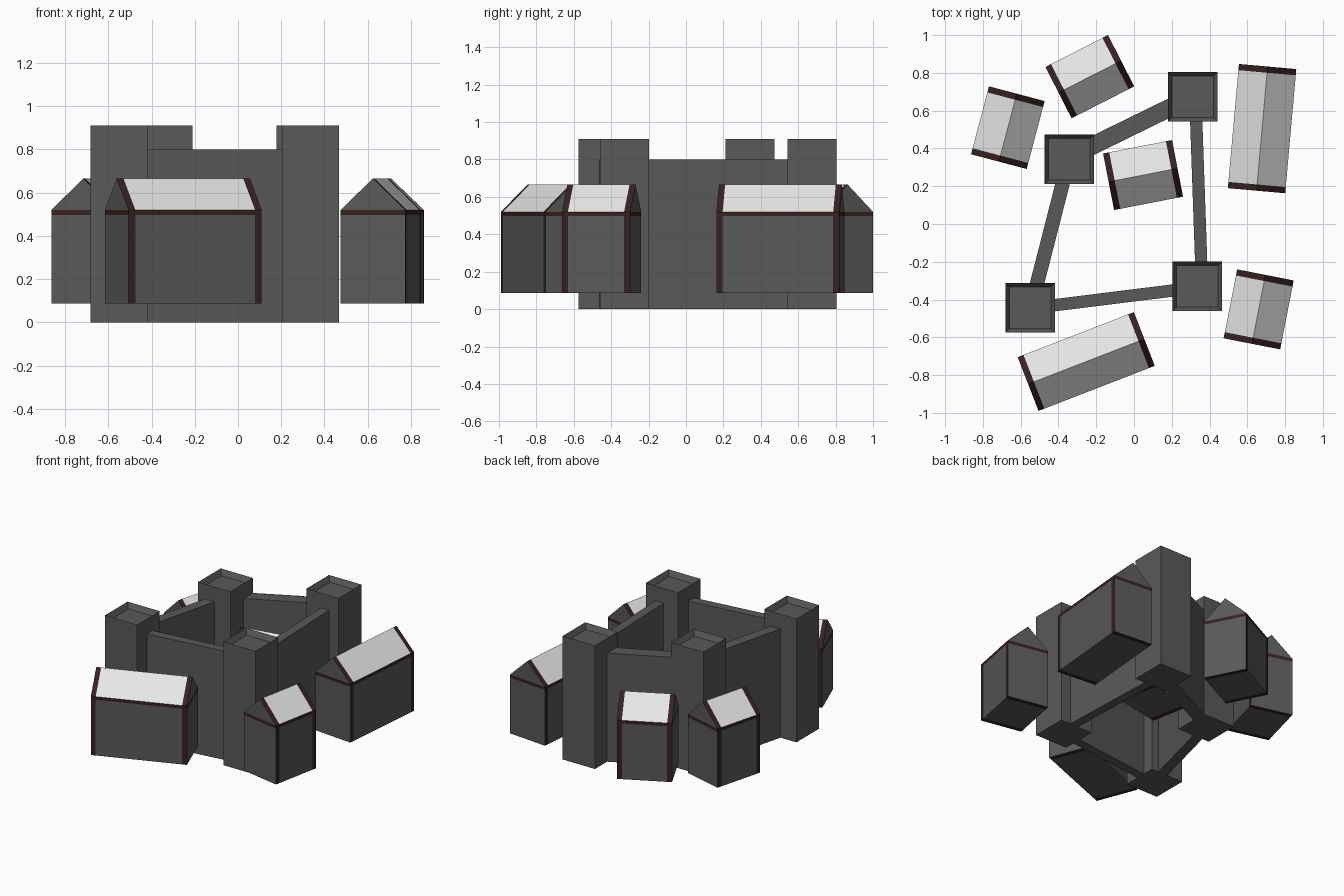
import bpy, bmesh, math
from mathutils import Vector, Matrix

cube = bpy.data.objects.get("Cube")
if cube:
    bpy.data.objects.remove(cube, do_unlink=True)


def material(name, r, g, b):
    m = bpy.data.materials.new(name)
    m.use_nodes = True
    m.diffuse_color = (r, g, b, 1)
    m.node_tree.nodes["Principled BSDF"].inputs["Base Color"].default_value = (r, g, b, 1)
    return m


STONE = material("dark grey stone", 0.1, 0.1, 0.1)
TIMBER = material("dark brown timber", 0.038, 0.015, 0.015)
ROOF = material("pale roof", 0.8, 0.8, 0.8)


def finish(bm, name, mats, place):
    bmesh.ops.recalc_face_normals(bm, faces=bm.faces)
    mesh = bpy.data.meshes.new(name)
    bm.to_mesh(mesh)
    bm.free()
    for m in mats:
        mesh.materials.append(m)
    obj = bpy.data.objects.new(name, mesh)
    obj.matrix_world = place
    bpy.context.collection.objects.link(obj)
    return obj


def box(sx, sy, height):
    bm = bmesh.new()
    bmesh.ops.create_cube(bm, size=1, matrix=Matrix.Translation((0, 0, height / 2))
                          @ Matrix.Diagonal((sx, sy, height, 1)))
    return bm


# Square towers with a sunken platform on top
def tower(name, x, y, size=0.262, height=0.91):
    bm = box(size, size, height)
    bm.normal_update()
    top = [f for f in bm.faces if f.normal.z > 0.9]
    bmesh.ops.inset_region(bm, faces=top, thickness=0.03)
    bmesh.ops.translate(bm, verts=top[0].verts, vec=(0, 0, -0.04))
    finish(bm, name, [STONE], Matrix.Translation((x, y, 0)))


# Curtain walls running between tower centres
def wall(name, start, end, thickness):
    a, b = Vector(start), Vector(end)
    d = b - a
    mid = (a + b) / 2
    place = Matrix.Translation((mid.x, mid.y, 0)) @ Matrix.Rotation(math.atan2(d.y, d.x), 4, "Z")
    finish(box(d.length, thickness, 0.8), name, [STONE], place)


# Gabled houses: an extruded profile, cut into strips for the timber frame
def house(name, x, y, length, angle, width=0.305):
    base, band, eave, ridge, strip = 0.087, 0.497, 0.52, 0.666, 0.033
    h, w = length / 2, width / 2
    bm = bmesh.new()
    profile = [(-w, base), (w, base), (w, eave), (0, ridge), (-w, eave)]
    end = bm.faces.new([bm.verts.new((-h, py, pz)) for py, pz in profile])
    ext = bmesh.ops.extrude_face_region(bm, geom=[end], use_keep_orig=True)
    moved = [v for v in ext["geom"] if isinstance(v, bmesh.types.BMVert)]
    bmesh.ops.translate(bm, verts=moved, vec=(length, 0, 0))
    cuts = [((s * (h - strip), 0, 0), (1, 0, 0)) for s in (-1, 1)]
    cuts += [((0, 0, z), (0, 0, 1)) for z in (band, eave)]
    for co, no in cuts:
        bmesh.ops.bisect_plane(bm, geom=bm.verts[:] + bm.edges[:] + bm.faces[:],
                               plane_co=co, plane_no=no, dist=1e-5)
    bmesh.ops.recalc_face_normals(bm, faces=bm.faces)
    for f in bm.faces:
        c, n = f.calc_center_median(), f.normal
        gable = abs(n.x) > 0.9
        if band < c.z < eave or (not gable and abs(c.x) > h - strip):
            f.material_index = 1
        elif not gable and n.z > 0.1:
            f.material_index = 2
    place = Matrix.Translation((x, y, 0)) @ Matrix.Rotation(math.radians(angle), 4, "Z")
    finish(bm, name, [STONE, TIMBER, ROOF], place)


tower("front_right_tower", -0.55, -0.443)
tower("front_left_tower", 0.335, -0.33)
tower("back_left_tower", 0.31, 0.673)
tower("back_right_tower", -0.342, 0.343)

wall("front_wall", (-0.55, -0.446), (0.335, -0.336), 0.065)
wall("left_wall", (0.36, -0.33), (0.325, 0.673), 0.065)
wall("back_wall", (0.31, 0.674), (-0.342, 0.355), 0.095)
wall("right_wall", (-0.345, 0.343), (-0.546, -0.443), 0.075)

house("front_long_house", -0.253, -0.728, 0.66, 21.2)
house("left_long_house", 0.678, 0.505, 0.66, 84.9)
house("front_left_house", 0.66, -0.452, 0.372, 78.9)
house("back_right_house", -0.668, 0.51, 0.372, 75.2)
house("back_house", -0.234, 0.78, 0.372, 27.0)
house("courtyard_house", 0.048, 0.259, 0.372, 11.0)
